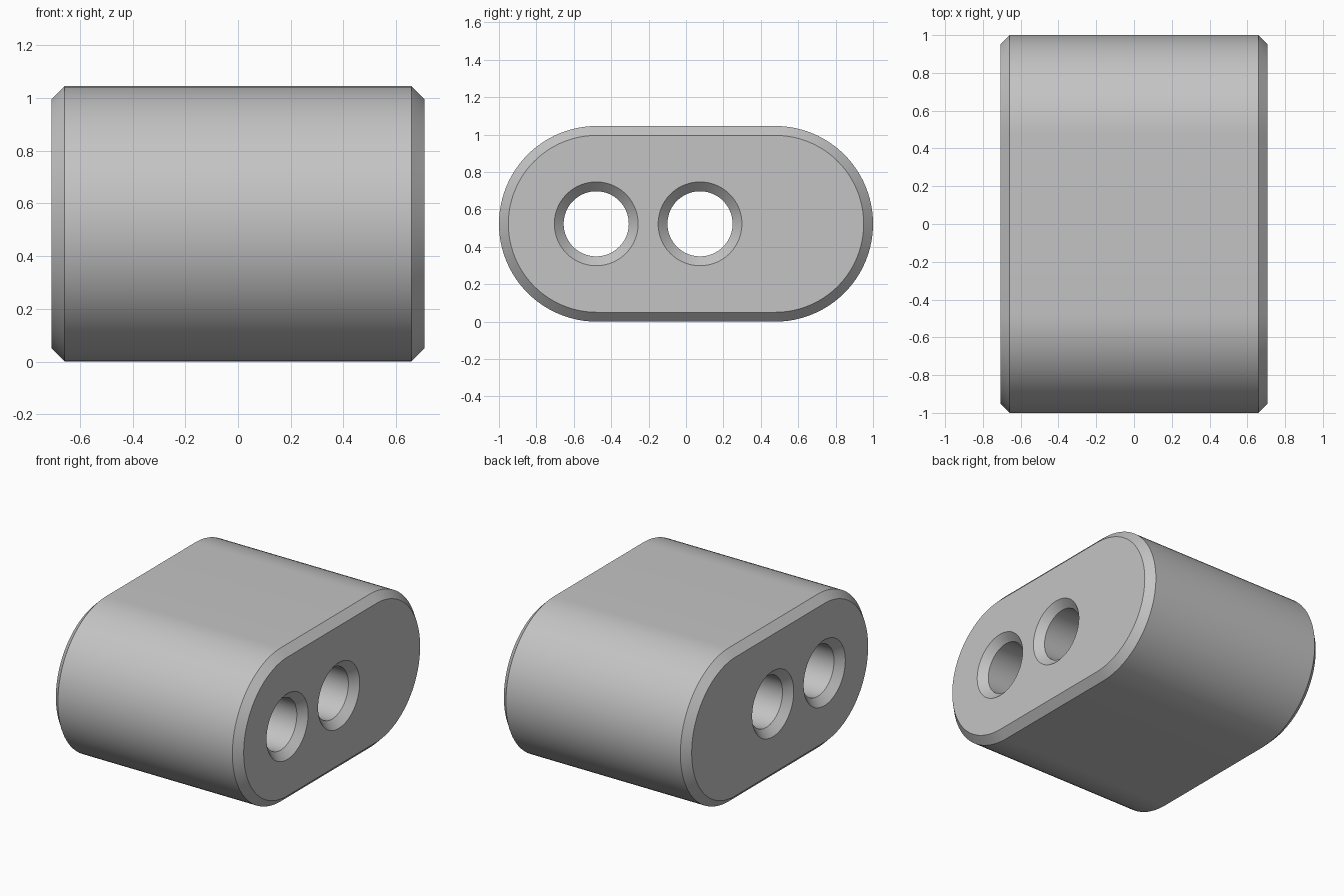
import bpy, bmesh, math

if "Cube" in bpy.data.objects:
    bpy.data.objects.remove(bpy.data.objects["Cube"], do_unlink=True)

HALF_LENGTH = 0.708
RADIUS = 0.523
STRAIGHT = 1 - RADIUS          # half distance between the rounded ends
CHAMFER = 0.05
HOLE_RADIUS = 0.174
HOLE_POSITIONS = (-0.48, 0.075)
ARC = 48                       # segments per half circle


def outline(y_low, y_high, radius):
    """Rounded slot outline; a plain circle when both centres coincide."""
    points = []
    for centre, start in ((y_high, -math.pi / 2), (y_low, math.pi / 2)):
        last = ARC + 1 if y_low != y_high else ARC
        for i in range(last):
            a = start + math.pi * i / ARC
            points.append((centre + radius * math.cos(a), RADIUS + radius * math.sin(a)))
    return points


def tube(bm, y_low, y_high, radius, end_radius):
    """Straight wall with a chamfer at each end; returns the two end rings."""
    inner = HALF_LENGTH - CHAMFER
    stations = ((-HALF_LENGTH, end_radius), (-inner, radius),
                (inner, radius), (HALF_LENGTH, end_radius))
    rings = [[bm.verts.new((x, y, z)) for y, z in outline(y_low, y_high, r)]
             for x, r in stations]
    for a, b in zip(rings, rings[1:]):
        for i in range(len(a)):
            bm.faces.new((a[i - 1], a[i], b[i], b[i - 1]))
    return rings[0], rings[-1]


# Outer wall and the two countersunk through holes
bm = bmesh.new()
walls = [tube(bm, -STRAIGHT, STRAIGHT, RADIUS, RADIUS - CHAMFER)]
walls += [tube(bm, y, y, HOLE_RADIUS, HOLE_RADIUS + CHAMFER) for y in HOLE_POSITIONS]

# Flat end faces, filled around the holes
for end, direction in ((0, -1), (1, 1)):
    edges = [bm.edges.get((ring[i - 1], ring[i]))
             for ring in (w[end] for w in walls) for i in range(len(ring))]
    bmesh.ops.triangle_fill(bm, use_beauty=True, use_dissolve=False,
                            edges=edges, normal=(direction, 0, 0))
bmesh.ops.recalc_face_normals(bm, faces=bm.faces)

mesh = bpy.data.meshes.new("slotted_body")
bm.to_mesh(mesh)
bm.free()
body = bpy.data.objects.new("slotted_body", mesh)
bpy.context.collection.objects.link(body)

# Single grey material
grey = bpy.data.materials.new("plain_grey")
grey.use_nodes = True
colour = (0.55, 0.55, 0.55, 1)
grey.diffuse_color = colour
grey.node_tree.nodes["Principled BSDF"].inputs["Base Color"].default_value = colour
mesh.materials.append(grey)

# Smooth curves, crisp chamfer edges
bpy.ops.object.select_all(action='DESELECT')
body.select_set(True)
bpy.context.view_layer.objects.active = body
bpy.ops.object.shade_smooth_by_angle(angle=math.radians(30))
